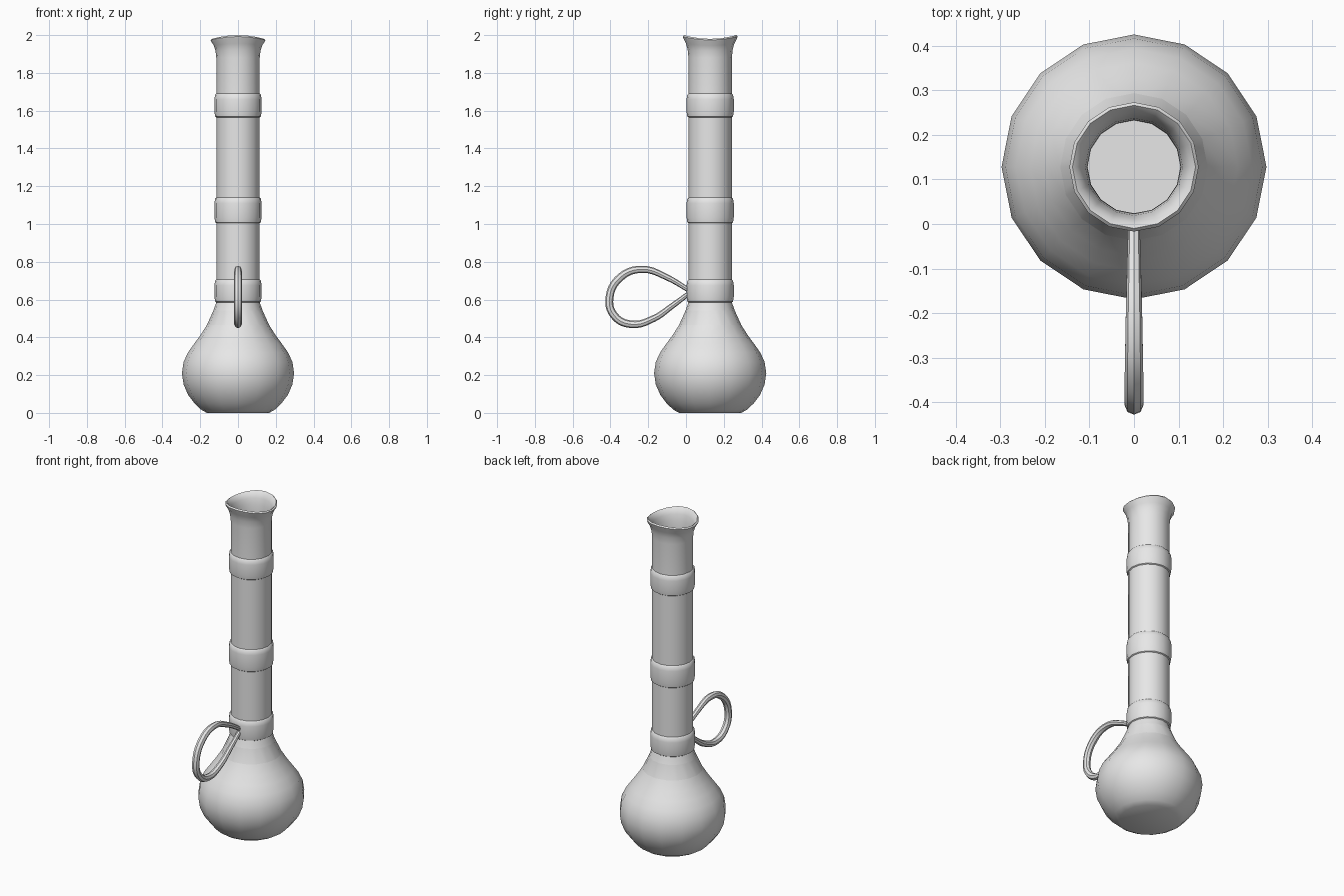
import bpy
import bmesh
from math import cos, sin, pi, radians

if "Cube" in bpy.data.objects:
    bpy.data.objects.remove(bpy.data.objects["Cube"])

SIDES = 16
AXIS_Y = 0.128

grey = bpy.data.materials.new("light_grey")
grey.use_nodes = True
grey.diffuse_color = (0.8, 0.8, 0.8, 1)
grey.node_tree.nodes["Principled BSDF"].inputs["Base Color"].default_value = (0.8, 0.8, 0.8, 1)


def finish(obj, angle=40):
    bpy.ops.object.select_all(action='DESELECT')
    obj.select_set(True)
    bpy.context.view_layer.objects.active = obj
    bpy.ops.object.shade_smooth_by_angle(angle=radians(angle))


def lathe(name, profile, saddle=0.0):
    """Spin a radius/height profile; the lip rises front and back by saddle."""
    bm = bmesh.new()
    rings = []
    for r, z in profile:
        lift = max(0, min(1, (z - 1.9) / 0.09)) * saddle
        ring = []
        for i in range(SIDES):
            a = 2 * pi * i / SIDES
            ring.append(bm.verts.new((r * cos(a), AXIS_Y + r * sin(a), z - lift * cos(2 * a))))
        rings.append(ring)
    for low, high in zip(rings, rings[1:]):
        for i in range(SIDES):
            j = (i + 1) % SIDES
            bm.faces.new((low[i], low[j], high[j], high[i]))
    bm.faces.new(rings[0][::-1])
    bm.faces.new(rings[-1])
    mesh = bpy.data.meshes.new(name)
    bm.to_mesh(mesh)
    bm.free()
    mesh.materials.append(grey)
    obj = bpy.data.objects.new(name, mesh)
    bpy.context.collection.objects.link(obj)
    finish(obj)


def band(low, high):
    """Profile of a raised collar on the neck."""
    return [(0.115, low), (0.121, low + 0.004), (0.125, low + 0.03),
            (0.125, high - 0.03), (0.121, high - 0.006), (0.115, high)]


# Vase: bulb, collared neck, flared lip and hollow inside
bulb = [(0.165, 0), (0.195, 0.017), (0.23, 0.05), (0.264, 0.095), (0.288, 0.15),
        (0.297, 0.21), (0.288, 0.27), (0.265, 0.32), (0.233, 0.365), (0.2, 0.41),
        (0.165, 0.465), (0.138, 0.52), (0.122, 0.565)]
neck = band(0.585, 0.705) + band(1.005, 1.14) + band(1.565, 1.69)
lip = [(0.115, 1.88), (0.119, 1.92), (0.128, 1.95), (0.142, 1.974), (0.145, 1.983),
       (0.138, 1.99), (0.127, 1.98), (0.116, 1.955), (0.109, 1.92), (0.105, 1.88)]
inside = [(0.104, 0.6), (0.19, 0.41), (0.28, 0.25), (0.28, 0.16), (0.16, 0.012)]
lathe("vase", bulb + neck + lip + inside, saddle=0.01)

# Handle: tapered loop in the middle plane, thickest at the far end
path = [(0.015, 0.65, 0.6), (-0.1, 0.717, 0.75), (-0.23, 0.76, 0.9), (-0.345, 0.72, 1),
        (-0.405, 0.61, 1), (-0.38, 0.515, 1), (-0.29, 0.469, 0.95), (-0.17, 0.5, 0.85),
        (-0.075, 0.565, 0.72), (0.015, 0.632, 0.6)]
curve = bpy.data.curves.new("handle", 'CURVE')
curve.dimensions = '3D'
curve.bevel_depth = 0.021
curve.bevel_resolution = 2
curve.resolution_u = 5
curve.use_fill_caps = True
spline = curve.splines.new('BEZIER')
spline.bezier_points.add(len(path) - 1)
for point, (y, z, size) in zip(spline.bezier_points, path):
    point.co = (0, y, z)
    point.radius = size
    point.handle_left_type = point.handle_right_type = 'AUTO'
curve.materials.append(grey)
handle = bpy.data.objects.new("handle", curve)
bpy.context.collection.objects.link(handle)
bpy.ops.object.select_all(action='DESELECT')
handle.select_set(True)
bpy.context.view_layer.objects.active = handle
bpy.ops.object.convert(target='MESH')
finish(bpy.context.object)
